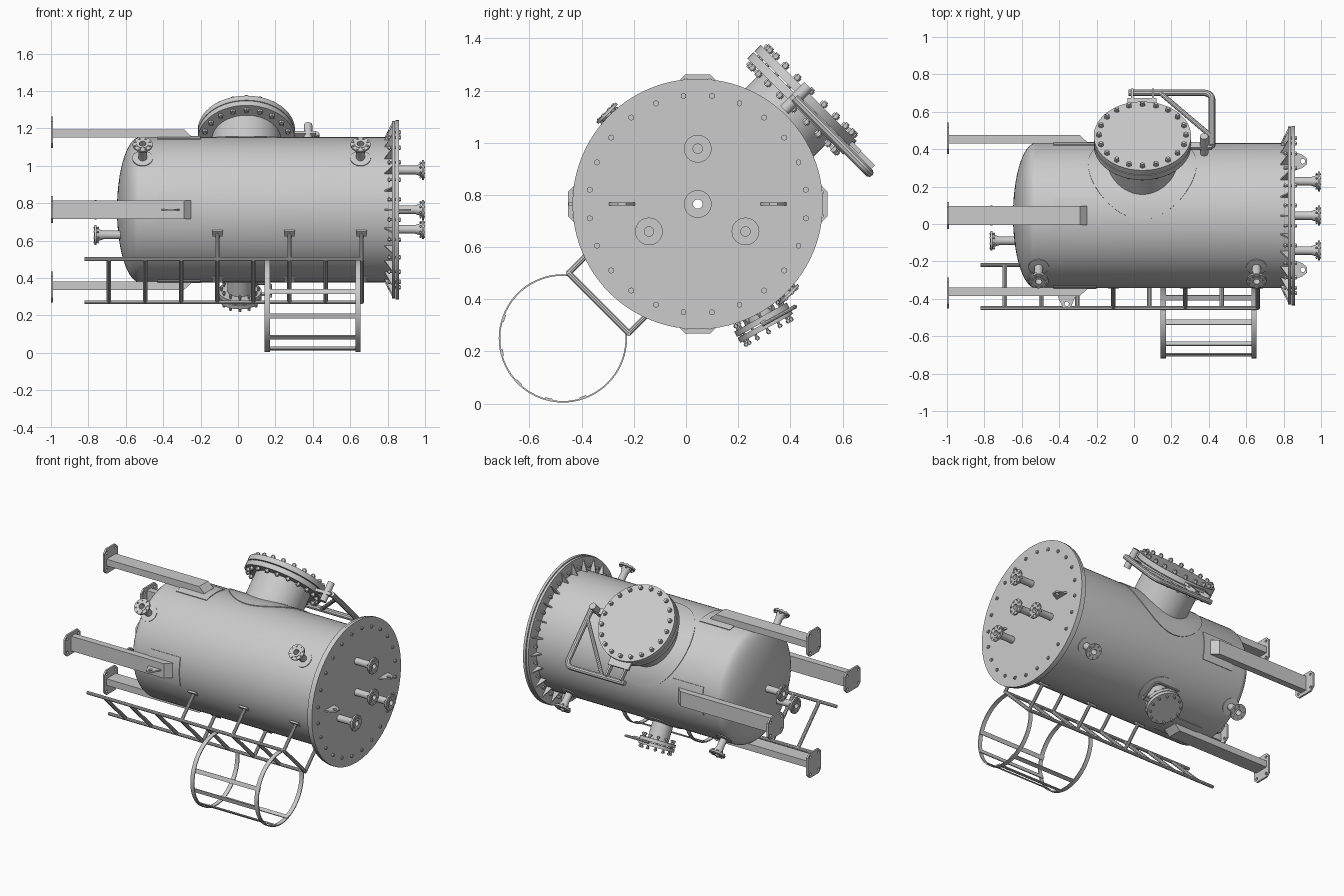
import bpy, bmesh
from math import pi, sin, cos, sqrt, radians
from mathutils import Matrix, Vector

if "Cube" in bpy.data.objects:
    bpy.data.objects.remove(bpy.data.objects["Cube"])

CY, CZ, R = 0.045, 0.765, 0.388      # vessel axis and shell radius


def frame(origin, x, y, z):
    m = Matrix((x, y, z)).transposed().to_4x4()
    m.translation = origin
    return m


def radial(deg, x=0):                # local x = along vessel, y = tangent, z = outward
    c, s = cos(radians(deg)), sin(radians(deg))
    return frame((x, CY, CZ), (1, 0, 0), (0, s, -c), (0, c, s))


def axial(y=CY, z=CZ, sign=1):       # local z = along +x or -x
    if sign > 0:
        return frame((0, y, z), (0, 1, 0), (0, 0, 1), (1, 0, 0))
    return frame((0, y, z), (0, 0, 1), (0, 1, 0), (-1, 0, 0))


WORLD = Matrix.Identity(4)


def finish(name, bm, m=WORLD, normals=True):
    bmesh.ops.remove_doubles(bm, verts=bm.verts, dist=1e-5)
    if normals:
        bmesh.ops.recalc_face_normals(bm, faces=bm.faces)
    bm.transform(m)
    me = bpy.data.meshes.new(name)
    bm.to_mesh(me)
    bm.free()
    ob = bpy.data.objects.new(name, me)
    bpy.context.collection.objects.link(ob)
    return ob


def patch(name, m, f, nu, nv, thick=0):
    bm = bmesh.new()
    g = [[bm.verts.new(f(i / nu, j / nv)) for j in range(nv + 1)] for i in range(nu + 1)]
    for i in range(nu):
        for j in range(nv):
            bm.faces.new((g[i][j], g[i + 1][j], g[i + 1][j + 1], g[i][j + 1]))
    ob = finish(name, bm, m)
    if thick:
        mod = ob.modifiers.new("thickness", "SOLIDIFY")
        mod.thickness, mod.offset = thick, 0
    return ob


def lathe(name, m, prof, seg=48):
    n = len(prof) - 1
    def f(u, v):
        r, h = prof[round(v * n)]
        return (r * cos(2 * pi * u), r * sin(2 * pi * u), h)
    return patch(name, m, f, seg, n)


def extrude(name, m, loops, vec):    # first loop is the outline, the others are holes
    bm = bmesh.new()
    edges = []
    for loop in loops:
        vs = [bm.verts.new(p) for p in loop]
        edges += [bm.edges.new((vs[i - 1], vs[i])) for i in range(len(vs))]
    bmesh.ops.triangle_fill(bm, edges=edges, use_beauty=True, normal=Vector(vec).normalized())
    ex = bmesh.ops.extrude_face_region(bm, geom=bm.faces[:], use_keep_orig=True)
    bmesh.ops.translate(bm, vec=vec, verts=[v for v in ex["geom"] if isinstance(v, bmesh.types.BMVert)])
    return finish(name, bm, m)


def box(name, m, lo, hi):
    (a, b, c), (d, e, f) = lo, hi
    return extrude(name, m, [[(a, b, c), (d, b, c), (d, e, c), (a, e, c)]], (0, 0, f - c))


def tube(name, m, pts, r):
    cu = bpy.data.curves.new(name, "CURVE")
    cu.dimensions, cu.bevel_depth, cu.bevel_resolution, cu.use_fill_caps = "3D", r, 3, True
    sp = cu.splines.new("POLY")
    sp.points.add(len(pts) - 1)
    for p, q in zip(sp.points, pts):
        p.co = (*(m @ Vector(q)), 1)
    ob = bpy.data.objects.new(name, cu)
    bpy.context.collection.objects.link(ob)
    return ob


def bolts(name, m, n, rad, h0, h1, r, nut, off=0.0):
    bm = bmesh.new()
    for i in range(n):
        a = 2 * pi * (i + off) / n
        for q, lo, hi, seg in ((r * .6, h0, h1, 8), (r, h0 + nut * .4, h0 + nut * 1.4, 6), (r, h1 - nut * 1.4, h1 - nut * .4, 6)):
            bmesh.ops.create_cone(bm, cap_ends=True, segments=seg, radius1=q, radius2=q, depth=hi - lo,
                                  matrix=Matrix.Translation((rad * cos(a), rad * sin(a), (lo + hi) / 2)))
    return finish(name, bm, m)


def shell_pad(name, m, r0, r1):      # round reinforcing pad wrapped on the shell
    def f(u, v):
        rho, t = r0 + (r1 - r0) * v, 2 * pi * u
        y = rho * sin(t)
        return (rho * cos(t), y, sqrt((R + .002) ** 2 - y * y))
    patch(name, m, f, 48, 4, .006)


def nozzle(name, m, h0, h1):
    b, p, f = .018, .023, .053
    lathe(name, m, [(b, h0), (p, h0), (p, h1 - .05), (.035, h1 - .014), (f, h1 - .014), (f, h1 - .003),
                    (.032, h1 - .003), (.032, h1), (b, h1), (b, h0)], 32)
    bolts(name + "_bolts", m, 8, .042, h1 - .026, h1 + .003, .007, .005, .5)


def circle(cx, cy, r, put, n=16):
    return [put(cx + r * cos(2 * pi * i / n), cy + r * sin(2 * pi * i / n)) for i in range(n)]


# vessel shell with dished head, and the bolted end cover
head = [(R * sin(a), -.525 - .122 * cos(a)) for a in [.052 + (pi / 2 - .052) * i / 14 for i in range(15)]]
lathe("vessel_shell", axial(), head + [(R, .84)], 96)
lathe("shell_flange", axial(), [(R - .01, .824), (.475, .824), (.475, .84), (R - .01, .84), (R - .01, .824)], 96)
lathe("end_cover", axial(), [(.018, .843), (.48, .843), (.48, .861), (.018, .861), (.018, .843)], 96)
bolts("end_cover_bolts", axial(), 24, .418, .80, .872, .012, .009, .5)
for i in range(24):
    extrude("flange_gusset", radial(15 * i), [[(.782, -.004, R - .005), (.826, -.004, R - .005), (.826, -.004, .47)]], (0, .008, 0))

# four support legs with pads and end plates
for a in (0, 90, 180, 270):
    m = radial(a)
    extrude("support_leg", m, [[(-.995, -.05, .385), (-.25, -.05, .385), (-.25, -.05, .393), (-.29, -.05, .43), (-.995, -.05, .43)]], (0, .1, 0))
    k, w, lo, hi = .025, .072, .33, .497
    out = [(-w, lo + k), (-w + k, lo), (w - k, lo), (w, lo + k), (w, hi - k), (w - k, hi), (k - w, hi), (-w, hi - k)]
    put = lambda p, q: (-1, p, q)
    holes = [circle(sx * .045, h, .009, put) for sx in (-1, 1) for h in (.355, .472)]
    extrude("leg_end_plate", m, [[put(*p) for p in out]] + holes, (.012, 0, 0))
    patch("leg_pad", m, lambda u, v: (-.43 + .23 * u, (R + .002) * sin(.5 * v - .25), (R + .002) * cos(.5 * v - .25)), 1, 12, .006)

# lifting lugs
extrude("leg_lug", radial(180), [[(-.41, -.005, .425), (-.31, -.005, .425), (-.34, -.005, .495), (-.38, -.005, .495)],
                                 circle(-.36, .472, .012, lambda p, q: (p, -.005, q))], (0, .01, 0))
for y in (-.245, .335):
    extrude("cover_lug", WORLD, [[(.86, y - .05, CZ - .005), (.90, y - .035, CZ - .005), (.925, y - .015, CZ - .005),
                                  (.925, y + .015, CZ - .005), (.90, y + .035, CZ - .005), (.86, y + .05, CZ - .005)],
                                 circle(.902, y, .013, lambda p, q: (p, q, CZ - .005))], (0, 0, .01))

# small nozzles: end cover, head and shell sides
for y, z in ((CY, .977), (CY, CZ), (-.142, .66), (.228, .66)):
    nozzle("cover_nozzle", axial(y, z), .855, .997)
nozzle("head_nozzle_centre", axial(sign=-1), .63, .77)
nozzle("head_nozzle_low", axial(-.09, .63, -1), .60, .77)
for a in (135, -45):
    for x in (-.51, .655):
        nozzle("side_nozzle", radial(a, x), .37, .50)
        shell_pad("side_nozzle_pad", radial(a, x), .022, .055)


# manways: neck, pad, flange, cover and studs
def manway(name, m, neck, fl, top, th, n, pad, br):
    lathe(name + "_neck", m, [(neck - .01, .30), (neck, .30), (neck, top - 2 * th - .005), (fl, top - 2 * th - .005),
                              (fl, top - th - .005), (neck - .01, top - th - .005), (neck - .01, .30)], 64)
    lathe(name + "_cover", m, [(0, top - th), (fl, top - th), (fl, top), (0, top)], 64)
    bolts(name + "_bolts", m, n, fl - br * 1.8, top - 2 * th - .03, top + .024, br, br)
    shell_pad(name + "_pad", m, neck, pad)


def bend(x, t, r, x_end, t0, h, s=1):   # davit path with a rounded corner
    arc = [(x - r + r * cos(a), s * (t - r + r * sin(a)), h) for a in [pi / 2 * i / 8 for i in range(9)]]
    return [(x, s * t0, h)] + arc + [(x_end, s * t, h)]


M1, M2 = radial(45, .045), radial(-61, .01)
manway("top_manway", M1, .185, .26, .602, .034, 20, .29, .015)
manway("bottom_manway", M2, .066, .115, .545, .022, 12, .12, .009)

# davit arms that carry the manway covers
tube("davit_arm", M1, bend(.372, .378, .045, -.075, -.025, .55), .0175)
tube("davit_brace", M1, [(.10, .372, .55), (.368, .05, .55)], .013)
lathe("davit_hinge", M1 @ Matrix.Translation((.33, -.02, 0)), [(0, .49), (.022, .49), (.022, .62), (0, .62)], 20)
box("davit_hinge_plate", M1, (.24, -.04, .535), (.372, .0, .555))
box("cover_hanger", M1, (-.08, .24, .572), (.075, .30, .588))
for x in (-.06, .05):
    box("cover_hanger_lug", M1, (x, .25, .555), (x + .012, .375, .585))
tube("bottom_davit_arm", M2, bend(.165, .135, .03, -.02, -.01, .525, -1), .008)
box("bottom_davit_plate", M2, (.10, -.012, .512), (.17, .012, .522))

# ladder along the vessel
L = radial(225)
H, T = .537, .163
for s in (-T, T):
    tube("ladder_stile", L, [(-.82, s, H), (.665, s, H)], .011)
    for x in (-.11, .275, .66):
        tube("ladder_bracket", L, [(x, s, H), (x, s, .345)], .011)
        box("ladder_bracket_foot", L, (x - .03, s - .03, .345), (x + .03, s + .03, .357))
for i in range(8):
    tube("ladder_rung", L, [(-.69 + .193 * i, -T, H), (-.69 + .193 * i, T, H)], .012)

# safety cage: two hoops and flat bars
def on_hoop(x, deg, r):
    return (x, -.472 + r * cos(radians(deg)), .25 + r * sin(radians(deg)))


for x in (.143, .627):
    patch("cage_hoop", WORLD, lambda u, v: on_hoop(x + .028 * v, 85 + 280 * u, .243), 56, 1, .006)
for a in (161, 193, 225, 257, 289):
    patch("cage_bar", WORLD, lambda u, v: on_hoop(.143 + .512 * u, a - 3.3 + 6.6 * v, .238), 1, 2, .006)

# turn tubes into meshes and smooth with sharp edges kept
bpy.ops.object.select_all(action="SELECT")
bpy.context.view_layer.objects.active = bpy.context.selected_objects[0]
bpy.ops.object.convert(target="MESH")
bpy.ops.object.select_all(action="SELECT")
bpy.ops.object.shade_smooth_by_angle(angle=radians(32))
